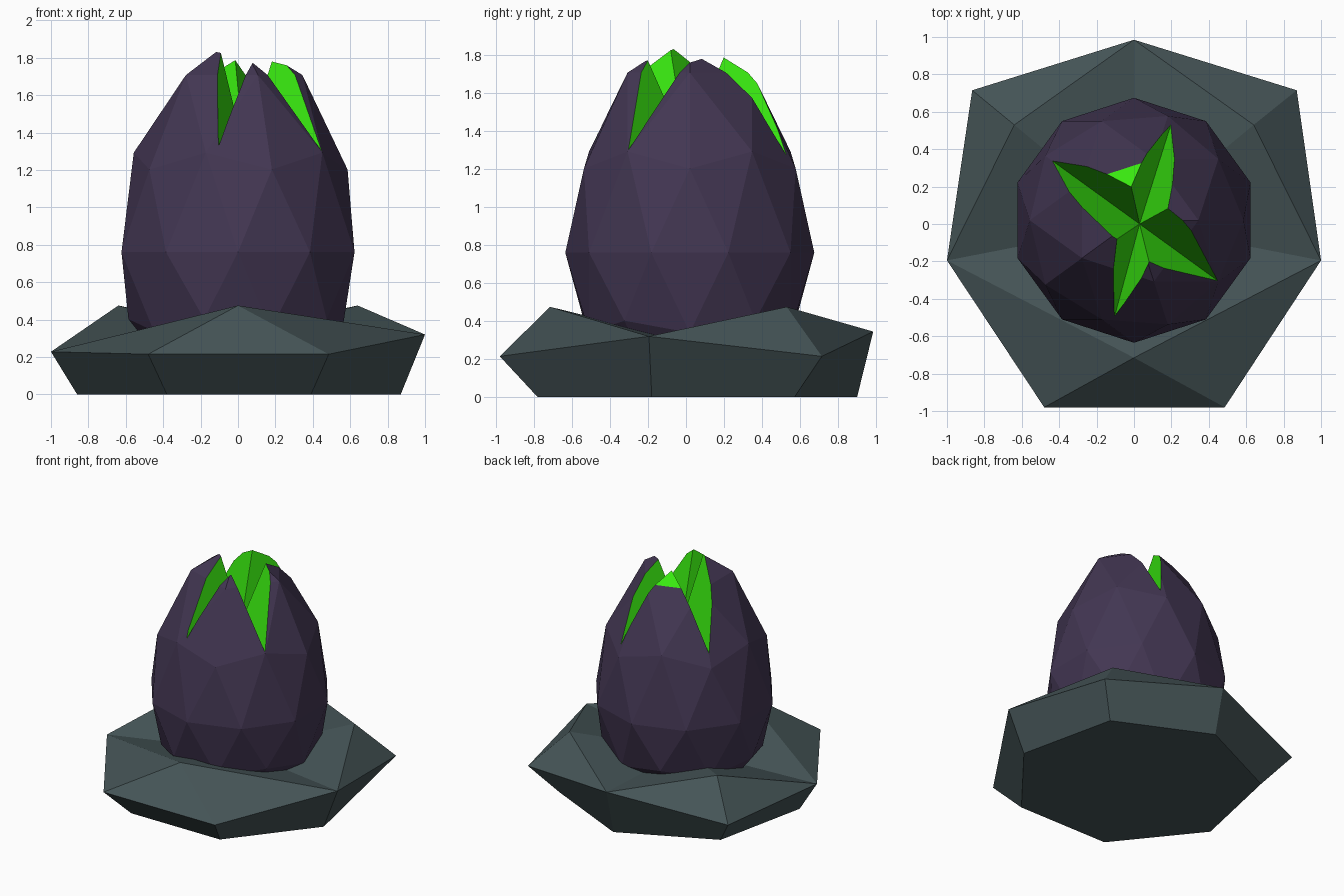
import bpy, bmesh
from mathutils import Vector

if "Cube" in bpy.data.objects:
    bpy.data.objects.remove(bpy.data.objects["Cube"])


def material(name, rgb):
    m = bpy.data.materials.new(name)
    m.diffuse_color = (*rgb, 1)
    m.use_nodes = True
    m.node_tree.nodes["Principled BSDF"].inputs["Base Color"].default_value = m.diffuse_color
    return m


def add_object(name, bm, mats):
    bmesh.ops.recalc_face_normals(bm, faces=bm.faces)
    me = bpy.data.meshes.new(name)
    bm.to_mesh(me)
    bm.free()
    for m in mats:
        me.materials.append(m)
    ob = bpy.data.objects.new(name, me)
    bpy.context.collection.objects.link(ob)
    return ob


stone = material("stone", (0.06, 0.09, 0.095))
skin = material("skin", (0.055, 0.037, 0.085))
glow = material("glow", (0.04, 0.8, 0.005))

# Rock base: seven-sided slab with three raised peaks and a dipped middle
outer = [(0, .985, .345), (-.865, .715, .215), (-1, -.195, .228), (-.48, -.98, .215),
         (.485, -.98, .215), (1, -.195, .32), (.87, .715, .215)]
foot = [(0, .9), (-.7, .57), (-.86, -.18), (-.38, -.78), (.39, -.78), (.87, -.18), (.7, .57)]
bm = bmesh.new()
v = [bm.verts.new(p) for p in outer]
f = [bm.verts.new((x, y, 0)) for x, y in foot]
left, front, right = [bm.verts.new(p) for p in
                      ((-.64, .53, .475), (0, -.715, .475), (.64, .53, .475))]
middle = bm.verts.new((0, 0, .3))
bm.faces.new(f)
for i in range(7):
    j = (i + 1) % 7
    bm.faces.new((f[i], f[j], v[j], v[i]))
    peak = left if i < 2 else front if i < 5 else right
    bm.faces.new((v[i], v[j], peak))
rim = [v[0], left, v[2], front, v[5], right]
for i in range(6):
    bm.faces.new((rim[i], rim[(i + 1) % 6], middle))
add_object("rock_base", bm, [stone])

# Egg: icosphere stretched towards a pointed top
bm = bmesh.new()
bmesh.ops.create_icosphere(bm, subdivisions=2, radius=1)
for p in bm.verts:
    x, y, z = p.co
    stretch = .85 + .31 * z if z > 0 else .8
    p.co = (x * .655, y * .655 + .02, max(.76 + z * stretch, .1))
# The back facet at the top shows the green inside
for face in bm.faces:
    c = face.calc_center_median()
    if c.z > 1.72 and c.y > .1 and -.15 < c.x < 0:
        face.material_index = 1
egg = add_object("cracked_egg", bm, [skin, glow])

# Star-shaped cutter: crack tips alternate with petal points around a deep centre
centre = Vector((.03, 0, 1.32))
star = [(.2, .54, 1.27), (-.015, .2, 1.79), (-.44, .34, 1.3), (-.09, -.08, 1.82),
        (-.1, -.48, 1.33), (.08, -.2, 1.77), (.45, -.305, 1.3), (.185, .085, 1.79)]
bm = bmesh.new()
loop = [bm.verts.new(centre + 2 * (Vector(p) - centre)) for p in star]
low, high = bm.verts.new(centre), bm.verts.new((.03, 0, 3.5))
for i in range(8):
    for tip in (low, high):
        bm.faces.new((loop[i], loop[(i + 1) % 8], tip)).material_index = 1
cutter = add_object("crack_cutter", bm, [skin, glow])
cutter.hide_render = True
cutter.hide_set(True)

cut = egg.modifiers.new("crack", 'BOOLEAN')
cut.operation = 'DIFFERENCE'
cut.solver = 'EXACT'
cut.object = cutter
